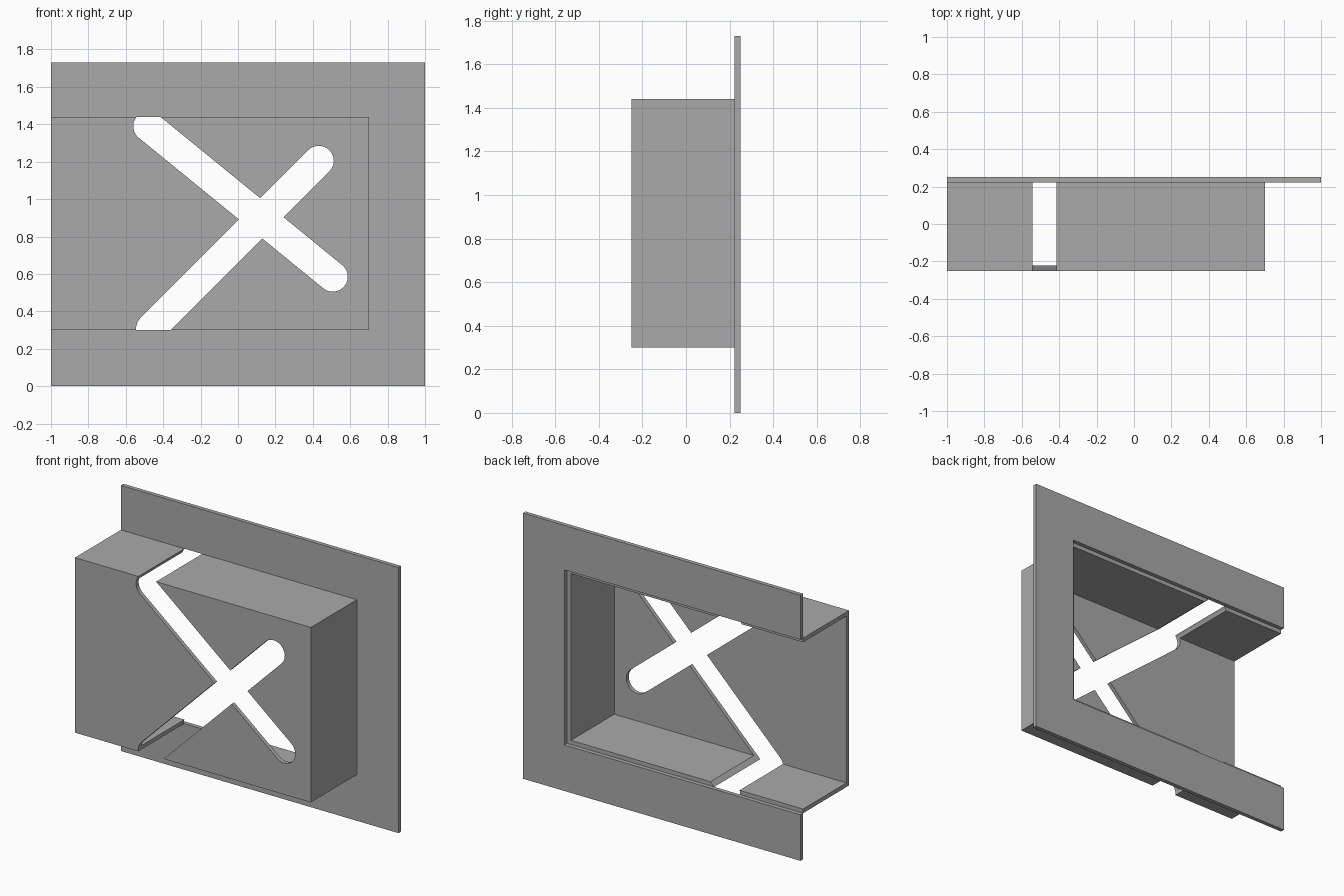
import bpy, bmesh, math
from mathutils import Vector

cube = bpy.data.objects.get("Cube")
if cube:
    bpy.data.objects.remove(cube, do_unlink=True)

WALL = 0.027
FRONT, BACK = -0.25, 0.25
BOX_RIGHT, BOX_LOW, BOX_HIGH = 0.70, 0.30, 1.44
HEIGHT = 1.73

grey = bpy.data.materials.new("plain grey")
grey.use_nodes = True
COLOUR = (0.4, 0.4, 0.4, 1)
grey.diffuse_color = COLOUR
grey.node_tree.nodes["Principled BSDF"].inputs["Base Color"].default_value = COLOUR


def extrude_profile(name, points, y0, y1):
    """Extrude an (x, z) outline along y."""
    bm = bmesh.new()
    face = bm.faces.new([bm.verts.new((x, y0, z)) for x, z in points])
    new = bmesh.ops.extrude_face_region(bm, geom=[face])["geom"]
    moved = [v for v in new if isinstance(v, bmesh.types.BMVert)]
    bmesh.ops.translate(bm, verts=moved, vec=(0, y1 - y0, 0))
    bmesh.ops.recalc_face_normals(bm, faces=bm.faces)
    mesh = bpy.data.meshes.new(name)
    bm.to_mesh(mesh)
    bm.free()
    mesh.materials.append(grey)
    obj = bpy.data.objects.new(name, mesh)
    bpy.context.collection.objects.link(obj)
    return obj


def rectangle(x0, x1, z0, z1):
    return [(x0, z0), (x1, z0), (x1, z1), (x0, z1)]


def capsule(a, b, radius, steps=16):
    """Outline of a slot with round ends at a and b."""
    a, b = Vector(a), Vector(b)
    heading = math.atan2(b.y - a.y, b.x - a.x)
    points = []
    for centre, start in ((b, heading - math.pi / 2), (a, heading + math.pi / 2)):
        for i in range(steps + 1):
            t = start + math.pi * i / steps
            points.append((centre.x + radius * math.cos(t), centre.y + radius * math.sin(t)))
    return points


def cut(obj, cutter):
    cutter.hide_render = True
    mod = obj.modifiers.new("cut", "BOOLEAN")
    mod.operation, mod.solver, mod.object = "DIFFERENCE", "EXACT", cutter
    bpy.context.view_layer.objects.active = obj
    bpy.ops.object.modifier_apply(modifier=mod.name)
    bpy.data.objects.remove(cutter, do_unlink=True)


# Back flange, a C-shaped plate open on the right side
extrude_profile("back_flange", [
    (-1, 0), (1, 0), (1, HEIGHT), (-1, HEIGHT), (-1, BOX_HIGH),
    (BOX_RIGHT, BOX_HIGH), (BOX_RIGHT, BOX_LOW), (-1, BOX_LOW)], BACK - WALL, BACK)

# Hollow housing, open at the back and at the right side
housing = extrude_profile(
    "housing", rectangle(-1, BOX_RIGHT, BOX_LOW, BOX_HIGH), FRONT, BACK - WALL)
cut(housing, extrude_profile("hollow", rectangle(
    -1.2, BOX_RIGHT - WALL, BOX_LOW + WALL, BOX_HIGH - WALL), FRONT + WALL, BACK + 0.2))

# Two crossing slots, running out through the top and bottom walls
for start, end in (((-0.48, 1.39), (0.507, 0.585)), ((-0.465, 0.308), (0.432, 1.205))):
    cut(housing, extrude_profile("slot", capsule(start, end, 0.08), FRONT - 0.2, BACK + 0.2))
